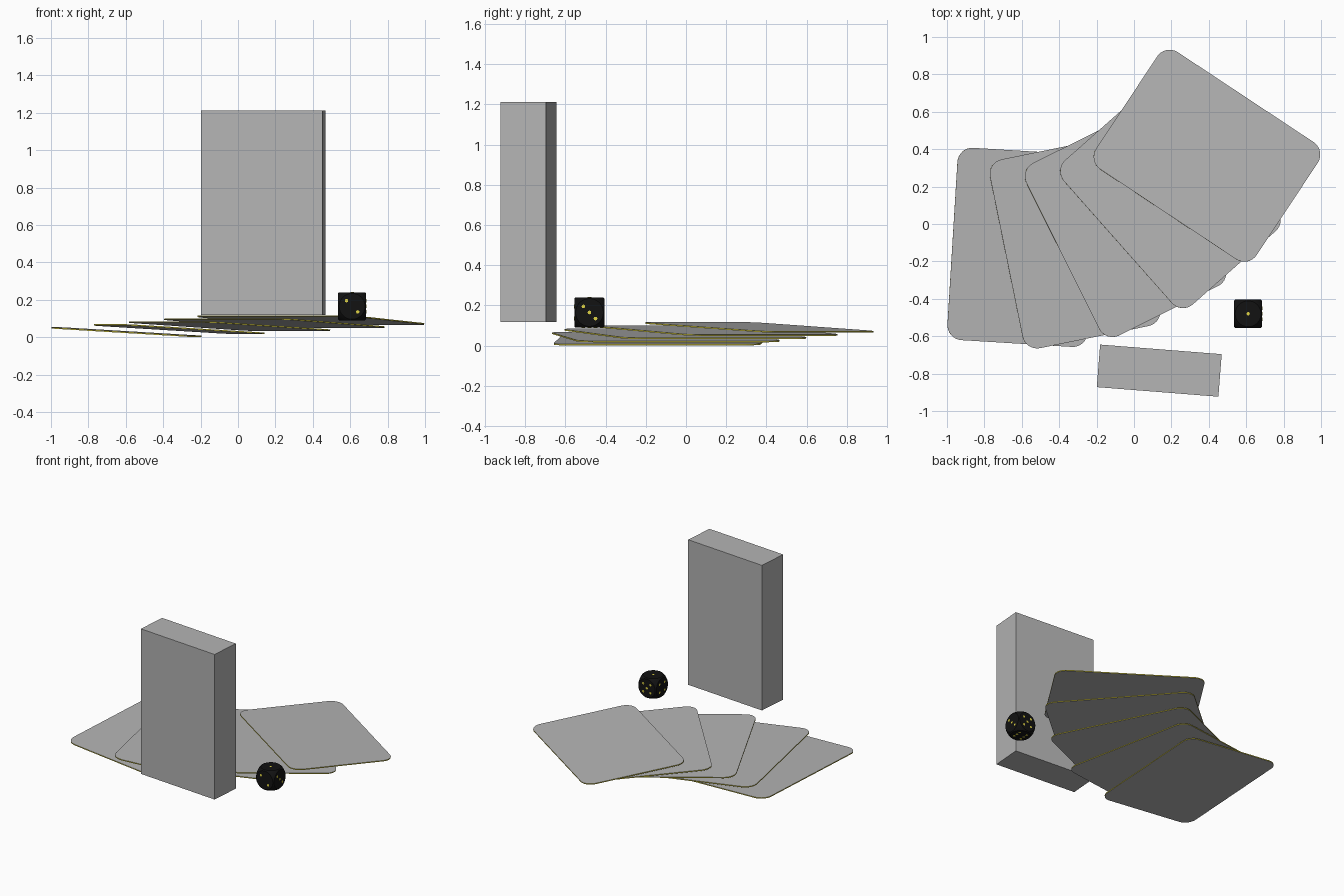
import bpy, bmesh, math
from mathutils import Vector, Matrix

if "Cube" in bpy.data.objects:
    bpy.data.objects.remove(bpy.data.objects["Cube"])


def material(name, rgb):
    m = bpy.data.materials.new(name)
    m.diffuse_color = (*rgb, 1)
    m.use_nodes = True
    m.node_tree.nodes["Principled BSDF"].inputs["Base Color"].default_value = m.diffuse_color
    return m


grey = material("card grey", (0.46, 0.46, 0.46))
gold = material("gold", (0.75, 0.66, 0.06))
black = material("black", (0.006, 0.006, 0.006))


def finish(bm, name, mats, loc=(0, 0, 0), rot=(0, 0, 0)):
    bmesh.ops.recalc_face_normals(bm, faces=bm.faces[:])
    me = bpy.data.meshes.new(name)
    bm.to_mesh(me)
    bm.free()
    for m in mats:
        me.materials.append(m)
    ob = bpy.data.objects.new(name, me)
    ob.location, ob.rotation_euler = loc, rot
    bpy.context.collection.objects.link(ob)
    return ob


# playing card: rounded rectangle, grey faces and gilded edge
def card(name, loc, turn, w=0.752, h=1.03, r=0.08, t=0.007):
    bm = bmesh.new()
    ring = []
    for i, (sx, sy) in enumerate([(1, 1), (-1, 1), (-1, -1), (1, -1)]):
        for k in range(9):
            a = math.radians(90 * i + 90 * k / 8)
            ring.append(bm.verts.new((sx * (w / 2 - r) + r * math.cos(a),
                                      sy * (h / 2 - r) + r * math.sin(a), -t / 2)))
    base = bm.faces.new(ring)
    ext = bmesh.ops.extrude_face_region(bm, geom=[base], use_keep_orig=True)
    bmesh.ops.translate(bm, vec=(0, 0, t),
                        verts=[g for g in ext["geom"] if isinstance(g, bmesh.types.BMVert)])
    bm.normal_update()
    for f in bm.faces:
        f.material_index = 0 if abs(f.normal.z) > 0.5 else 1
    finish(bm, name, [grey, gold], loc, (0, 0.06, math.radians(turn)))


# fan of five overlapping cards, each tilted onto the one below
centres = [(-0.596, -0.125), (-0.315, -0.1), (-0.045, -0.003), (0.195, 0.152), (0.39, 0.365)]
for i, (x, y) in enumerate(centres):
    card(f"fanned_card_{i + 1}", (x, y, 0.027 + 0.016 * i), -3.5 + 15 * i)

# standing deck
bm = bmesh.new()
bmesh.ops.create_cube(bm, size=1, matrix=Matrix.Diagonal((0.652, 0.228, 1.093, 1)))
finish(bm, "card_deck", [grey], (0.135, -0.784, 0.664), (0, 0, math.radians(-4.5)))

# die: sphere sliced flat on six sides
HALF, centre = 0.075, Vector((0.61, -0.48, 0.165))
sides = [Vector(v) for v in [(0, 0, 1), (0, -1, 0), (1, 0, 0), (-1, 0, 0), (0, 1, 0), (0, 0, -1)]]
bm = bmesh.new()
bmesh.ops.create_icosphere(bm, subdivisions=5, radius=0.102)
for n in sides:
    cut = bmesh.ops.bisect_plane(bm, geom=bm.verts[:] + bm.edges[:] + bm.faces[:],
                                 plane_co=n * HALF, plane_no=n, clear_outer=True)
    edges = [g for g in cut["geom_cut"] if isinstance(g, bmesh.types.BMEdge)]
    bmesh.ops.holes_fill(bm, edges=edges, sides=0)
die = finish(bm, "die_body", [black], centre)
bpy.context.view_layer.objects.active = die
die.select_set(True)
bpy.ops.object.shade_smooth_by_angle(angle=math.radians(25))

# pips: thin gold discs, one to six
diag, anti = [(-1, 1), (1, -1)], [(1, 1), (-1, -1)]
layout = {1: [(0, 0)], 2: diag, 3: diag + [(0, 0)], 4: diag + anti,
          5: diag + anti + [(0, 0)], 6: diag + anti + [(-1, 0), (1, 0)]}
bm = bmesh.new()
for count, n in enumerate(sides, 1):
    up = Vector((0, 0, 1)) if abs(n.z) < 0.5 else Vector((0, 1, 0))
    right = up.cross(n)
    for u, v in layout[count]:
        p = n * HALF + (right * u + up * v) * 0.03
        turn = n.to_track_quat('Z', 'Y').to_matrix().to_4x4()
        bmesh.ops.create_cone(bm, cap_ends=True, segments=16, radius1=0.009, radius2=0.009,
                              depth=0.002, matrix=Matrix.Translation(p) @ turn)
finish(bm, "die_pips", [gold], centre)
